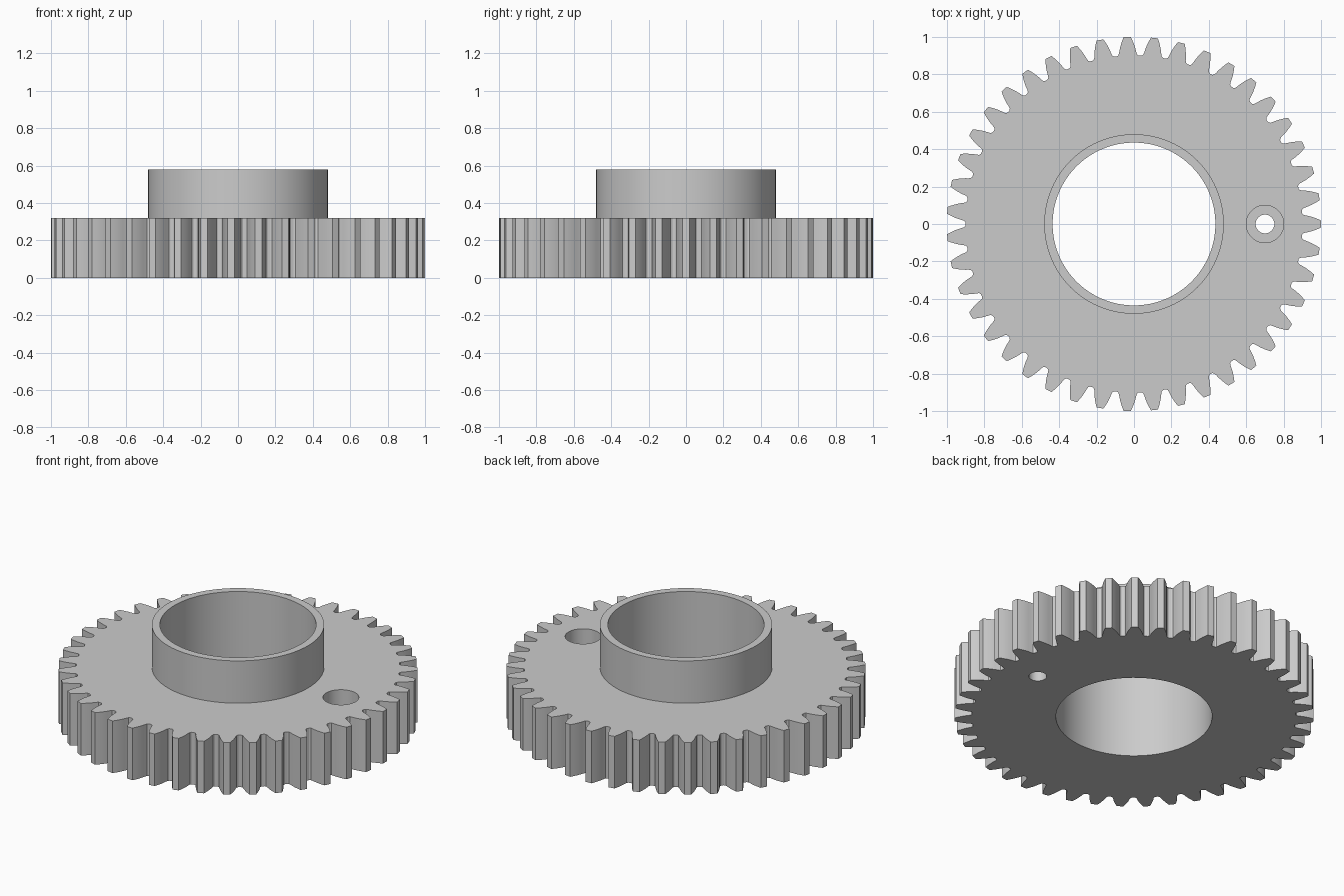
import bpy, bmesh, math

cube = bpy.data.objects.get("Cube")
if cube:
    bpy.data.objects.remove(cube, do_unlink=True)

TEETH = 43
TIP_R, ROOT_R, PITCH_R = 1.0, 0.9, 0.955
BASE_R = PITCH_R * math.cos(math.radians(20))
GEAR_H, HUB_H = 0.32, 0.58
BORE_R, HUB_R = 0.435, 0.48
SEGMENTS = 96

grey = bpy.data.materials.new("light grey")
grey.use_nodes = True
colour = (0.6, 0.6, 0.6, 1)
grey.diffuse_color = colour
grey.node_tree.nodes["Principled BSDF"].inputs["Base Color"].default_value = colour


def add_object(name, bm):
    bmesh.ops.recalc_face_normals(bm, faces=bm.faces)
    mesh = bpy.data.meshes.new(name)
    bm.to_mesh(mesh)
    bm.free()
    mesh.materials.append(grey)
    obj = bpy.data.objects.new(name, mesh)
    bpy.context.collection.objects.link(obj)
    return obj


def activate(obj):
    bpy.ops.object.select_all(action='DESELECT')
    obj.select_set(True)
    bpy.context.view_layer.objects.active = obj


def prism(name, outline, z0, z1):
    bm = bmesh.new()
    base = bm.faces.new([bm.verts.new((x, y, z0)) for x, y in outline])
    top = bmesh.ops.extrude_face_region(bm, geom=[base], use_keep_orig=True)
    verts = [g for g in top["geom"] if isinstance(g, bmesh.types.BMVert)]
    bmesh.ops.translate(bm, vec=(0, 0, z1 - z0), verts=verts)
    return add_object(name, bm)


def circle(radius, cx=0, n=SEGMENTS):
    return [(cx + radius * math.cos(math.tau * i / n),
             radius * math.sin(math.tau * i / n)) for i in range(n)]


def involute(r):
    a = math.acos(min(1, BASE_R / r))
    return math.tan(a) - a


# Half of one tooth, from the root gap up the involute flank to the tip
half_pitch = math.pi / TEETH
flank = [(ROOT_R, half_pitch - 0.008), (ROOT_R + 0.006, half_pitch - 0.018)]
for i in range(6):
    r = 0.918 + (TIP_R - 0.918) * i / 5
    flank.append((r, half_pitch / 2 + 0.002 + involute(PITCH_R) - involute(r)))
tooth = [(r, -a) for r, a in flank] + [(TIP_R, 0)] + [(r, a) for r, a in reversed(flank)]
outline = []
for t in range(TEETH):
    for r, a in tooth:
        angle = a + math.tau * t / TEETH
        outline.append((r * math.cos(angle), r * math.sin(angle)))

# Toothed disc with its bore and stepped pin hole
gear = prism("gear_disc", outline, 0, GEAR_H)
for name, points, z0 in (("bore_cutter", circle(BORE_R), -0.1),
                         ("pin_hole_cutter", circle(0.05, 0.7, 48), -0.1),
                         ("counterbore_cutter", circle(0.1, 0.7, 48), 0.12)):
    cutter = prism(name, points, z0, GEAR_H + 0.1)
    cutter.hide_render = True
    cut = gear.modifiers.new(name, 'BOOLEAN')
    cut.operation, cut.solver, cut.object = 'DIFFERENCE', 'EXACT', cutter
    activate(gear)
    bpy.ops.object.modifier_apply(modifier=name)
    bpy.data.objects.remove(cutter, do_unlink=True)

# Raised hub collar, spun from its wall profile
bm = bmesh.new()
profile = [(HUB_R, GEAR_H), (HUB_R, HUB_H), (BORE_R, HUB_H), (BORE_R, GEAR_H)]
verts = [bm.verts.new((r, 0, z)) for r, z in profile]
edges = [bm.edges.new(pair) for pair in zip(verts, verts[1:])]
bmesh.ops.spin(bm, geom=verts + edges, cent=(0, 0, 0), axis=(0, 0, 1),
               angle=math.tau, steps=SEGMENTS, use_merge=True)
bmesh.ops.remove_doubles(bm, verts=bm.verts, dist=0.0001)
hub = add_object("hub_collar", bm)

for obj in (gear, hub):
    activate(obj)
    bpy.ops.object.shade_smooth_by_angle(angle=math.radians(15))
